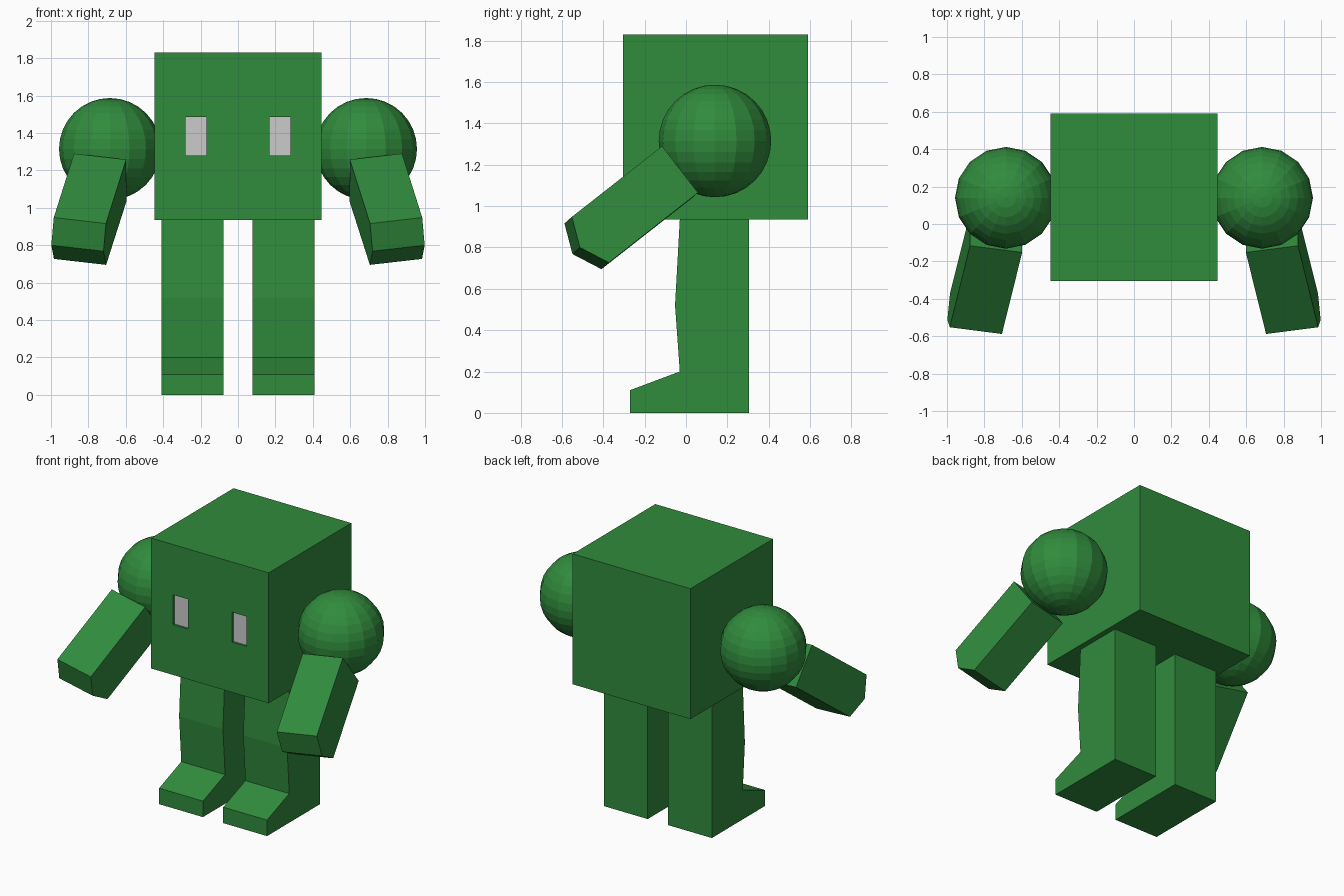
import bpy, bmesh
from mathutils import Vector

if "Cube" in bpy.data.objects:
    bpy.data.objects.remove(bpy.data.objects["Cube"])

green = bpy.data.materials.new("green")
green.diffuse_color = (0.03, 0.26, 0.046, 1)
green.use_nodes = True
green.node_tree.nodes["Principled BSDF"].inputs["Base Color"].default_value = green.diffuse_color


def finish(name, bm, mat=None):
    bmesh.ops.recalc_face_normals(bm, faces=bm.faces[:])
    mesh = bpy.data.meshes.new(name)
    bm.to_mesh(mesh)
    bm.free()
    if mat:
        mesh.materials.append(mat)
    ob = bpy.data.objects.new(name, mesh)
    bpy.context.collection.objects.link(ob)
    return ob


def box(name, lo, hi, mat=None):
    bm = bmesh.new()
    bmesh.ops.create_cube(bm, size=1)
    for v in bm.verts:
        v.co = [l + (c + 0.5) * (h - l) for l, c, h in zip(lo, v.co, hi)]
    return finish(name, bm, mat)


def prism(name, points, sweep, side, mat):
    """Sweep a closed outline along a vector; side -1 mirrors it in x."""
    bm = bmesh.new()
    face = bm.faces.new([bm.verts.new(p) for p in points])
    new = bmesh.ops.extrude_face_region(bm, geom=[face])["geom"]
    bmesh.ops.translate(bm, vec=Vector(sweep),
                        verts=[g for g in new if isinstance(g, bmesh.types.BMVert)])
    for v in bm.verts:
        v.co.x *= side
    return finish(name, bm, mat)


# Cubic body
body = box("body", (-0.447, -0.305, 0.935), (0.447, 0.59, 1.83), green)

leg_outline = [(-0.03, 0.935), (-0.053, 0.52), (-0.03, 0.2), (-0.27, 0.11),
               (-0.27, 0), (0.305, 0), (0.305, 0.935)]
# Outer outline of the arm: shoulder end, then the bevelled hand
arm_outline = [(0.877, -0.116, 1.29), (0.985, -0.552, 0.948), (0.998, -0.513, 0.80),
               (0.984, -0.373, 0.727), (0.876, 0.058, 1.065)]

for side, label in ((1, "left"), (-1, "right")):
    # Leg with foot
    prism(label + "_leg", [(0.077, y, z) for y, z in leg_outline],
          (0.333, 0, 0), side, green)

    # Shoulder ball
    bm = bmesh.new()
    bmesh.ops.create_uvsphere(bm, u_segments=16, v_segments=16, radius=0.272)
    bmesh.ops.translate(bm, verts=bm.verts, vec=(side * 0.685, 0.14, 1.315))
    finish(label + "_shoulder", bm, green)

    # Forearm
    prism(label + "_arm", arm_outline, (-0.279, -0.036, -0.032), side, green)

    # Eye set into a shallow pocket of the body
    x0, x1 = sorted((side * 0.168, side * 0.28))
    cutter = box("eye_cutter", (x0, -0.4, 1.28), (x1, -0.28, 1.485))
    cutter.hide_render = True
    mod = body.modifiers.new("eye_pocket", "BOOLEAN")
    mod.operation, mod.solver, mod.object = "DIFFERENCE", "EXACT", cutter
    bpy.context.view_layer.objects.active = body
    bpy.ops.object.modifier_apply(modifier=mod.name)
    bpy.data.objects.remove(cutter)
    box(label + "_eye", (x0, -0.291, 1.28), (x1, -0.28, 1.485))
